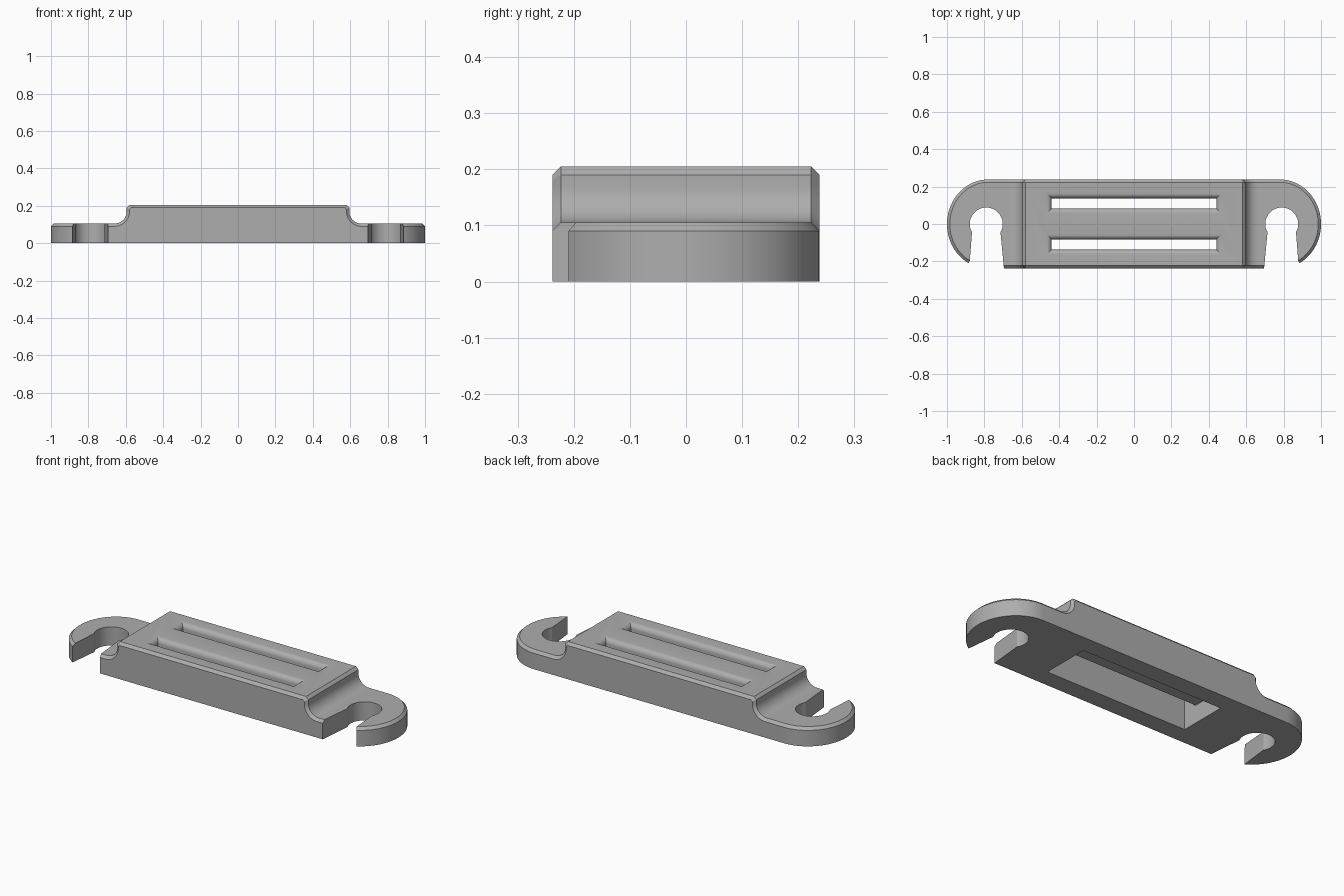
import bpy, bmesh
from math import sin, cos, radians

if "Cube" in bpy.data.objects:
    bpy.data.objects.remove(bpy.data.objects["Cube"], do_unlink=True)

HALF_W, CH = 0.238, 0.015         # half depth and edge chamfer
EAR_TOP, TOP, SEAM = 0.105, 0.205, 0.68

grey = bpy.data.materials.new("plain_grey")
grey.use_nodes = True
grey.diffuse_color = (0.42, 0.42, 0.42, 1)
grey.node_tree.nodes["Principled BSDF"].inputs["Base Color"].default_value = grey.diffuse_color


def arc(cx, cy, rx, ry, a0, a1, n):
    angles = [radians(a0 + (a1 - a0) * i / n) for i in range(n + 1)]
    return [(cx + rx * cos(a), cy + ry * sin(a)) for a in angles]


def finish(bm, name):
    bmesh.ops.remove_doubles(bm, verts=bm.verts, dist=1e-5)
    bmesh.ops.recalc_face_normals(bm, faces=bm.faces)
    mesh = bpy.data.meshes.new(name)
    bm.to_mesh(mesh)
    bm.free()
    obj = bpy.data.objects.new(name, mesh)
    bpy.context.collection.objects.link(obj)
    obj.data.materials.append(grey)
    return obj


def bridge(bm, a, b, closed=False):
    n = len(a)
    for i in range(n if closed else n - 1):
        j = (i + 1) % n
        bm.faces.new((a[i], a[j], b[j], b[i]))


def block_profile(inset):
    # Upper outline of the raised block, its fillet and the ear root
    side, top = 0.595 - inset, TOP - inset
    c = CH - inset * 0.4
    return ([(0, top), (side - c, top), (side, top - c)]
            + arc(0.66, 0.17, 0.065 + inset, 0.065 + inset, 180, 270, 10)
            + [(SEAM, EAR_TOP - inset)])


def ear_outline(inset):
    # Rounded hook with a circular seat and a tapered mouth
    w = HALF_W - inset
    return ([(SEAM, w)]
            + arc(0.78, 0, 0.22 - inset, w, 90, -61.5, 28)
            + arc(0.79, 0, 0.088, 0.088, -30, 210, 28)
            + [(0.695 + inset * 0.13, -w), (SEAM, -w)])


# Right half of the body: block sections across the depth
bm = bmesh.new()
sections = []
for y, inset in ((-HALF_W, CH), (-HALF_W + CH, 0), (HALF_W - CH, 0), (HALF_W, CH)):
    sections.append([bm.verts.new((x, y, z)) for x, z in block_profile(inset)])
for a, b in zip(sections, sections[1:]):
    bridge(bm, a, b)
feet = []
for y, sec in ((-HALF_W, sections[0]), (HALF_W, sections[-1])):
    foot = [bm.verts.new((x, y, 0)) for x in (SEAM, 0)]
    bm.faces.new(sec + foot)
    feet.append(foot)
bm.faces.new(feet[0] + feet[1][::-1])

# Hooked ear, joined at the seam
rings = []
for z, inset in ((0, 0), (EAR_TOP - CH, 0), (EAR_TOP, CH)):
    rings.append([bm.verts.new((x, y, z)) for x, y in ear_outline(inset)])
for a, b in zip(rings, rings[1:]):
    bridge(bm, a, b)
bm.faces.new(rings[0])
bm.faces.new(rings[-1])
body = finish(bm, "strap_buckle_body")
mirror = body.modifiers.new("mirror", 'MIRROR')
mirror.use_clip = True
mirror.merge_threshold = 0.0001


def slot_cutter(side):
    # Strap slot with rounded lips above and a rounded bar edge below
    r, half, end, mid = 0.03, 0.027, 0.44, 0.11
    levels = [(0.05, r, 0, 0), (0.1, r, 0, 0)]
    for i in range(1, 7):
        a = radians(15 * i)
        levels.append((0.1 + r * sin(a), r * (1 - sin(radians(90 - 15 * (6 - i)))), 0, 0))
    for i in range(7):
        a = radians(15 * i)
        g = r * (1 - cos(a))
        levels.append((TOP - r + r * sin(a), g, g, g))
    levels.append((TOP + 0.05, r, r, r))
    bm = bmesh.new()
    loops = []
    for z, inner, outer, ex in levels:
        y0, y1 = side * (mid - half - inner), side * (mid + half + outer)
        x = end + ex
        loops.append([bm.verts.new(p) for p in
                      ((-x, y0, z), (x, y0, z), (x, y1, z), (-x, y1, z))])
    for a, b in zip(loops, loops[1:]):
        bridge(bm, a, b, True)
    bm.faces.new(loops[0])
    bm.faces.new(loops[-1])
    return finish(bm, "slot_cutter")


def pocket_cutter():
    # Shared recess on the underside
    bm = bmesh.new()
    bmesh.ops.create_cube(bm, size=1)
    for v in bm.verts:
        v.co = (v.co.x * 0.88, v.co.y * 0.274, 0.1 if v.co.z > 0 else -0.1)
    return finish(bm, "pocket_cutter")


cutters = [pocket_cutter(), slot_cutter(1), slot_cutter(-1)]
for cutter in cutters:
    cutter.hide_render = True
    cut = body.modifiers.new("cut", 'BOOLEAN')
    cut.operation, cut.solver, cut.object = 'DIFFERENCE', 'EXACT', cutter

# Apply the modifiers, drop the cutters and shade
bpy.ops.object.select_all(action='DESELECT')
body.select_set(True)
bpy.context.view_layer.objects.active = body
for mod in list(body.modifiers):
    bpy.ops.object.modifier_apply(modifier=mod.name)
for cutter in cutters:
    bpy.data.objects.remove(cutter, do_unlink=True)
bpy.ops.object.shade_smooth_by_angle(angle=radians(30))
